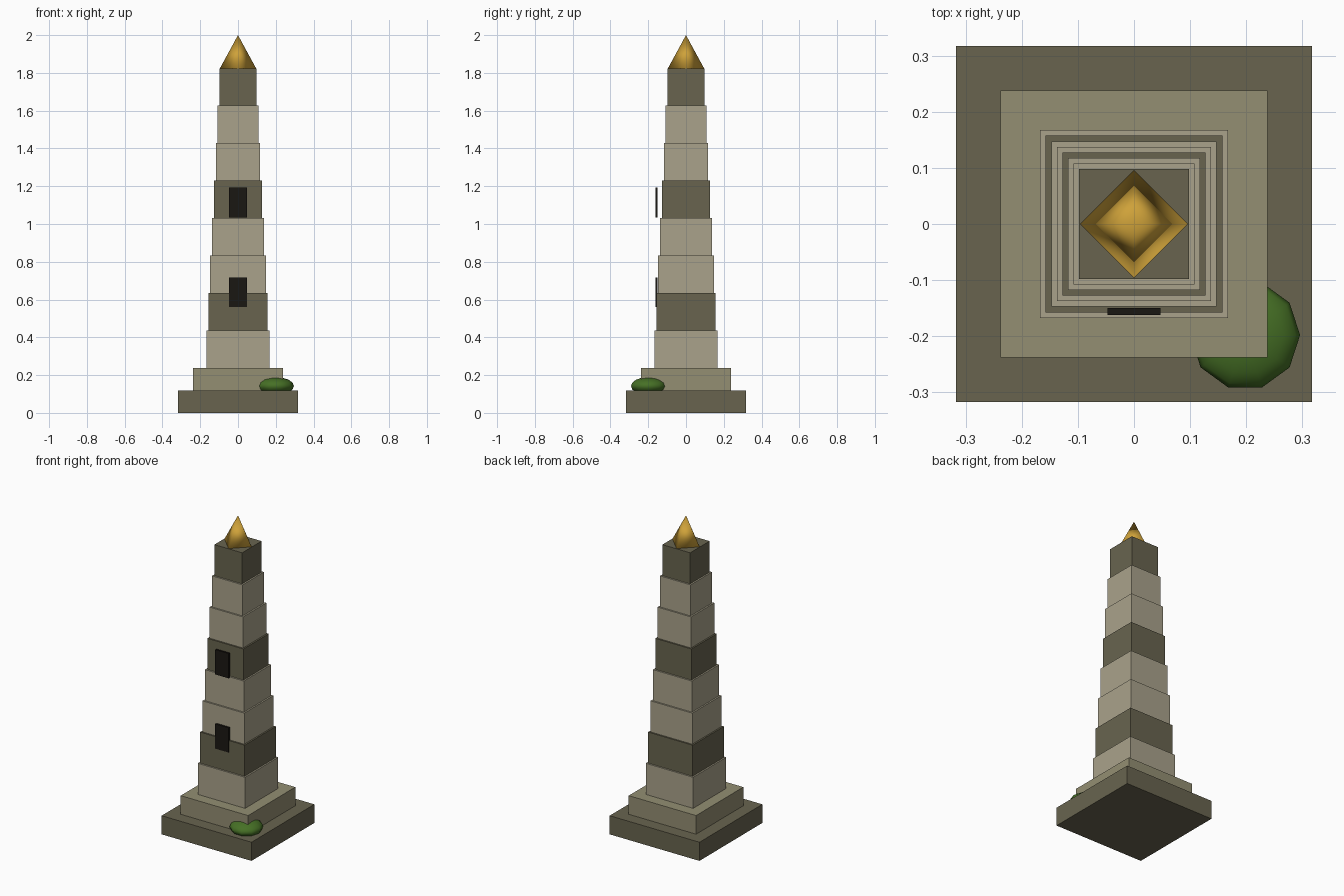
import bpy, math

if "Cube" in bpy.data.objects:
    bpy.data.objects.remove(bpy.data.objects["Cube"])


def material(name, rgb):
    m = bpy.data.materials.new(name)
    # sRGB 0-255 to linear
    m.diffuse_color = [(c / 255) ** 2.2 for c in rgb] + [1]
    m.use_nodes = True
    m.node_tree.nodes["Principled BSDF"].inputs["Base Color"].default_value = m.diffuse_color
    return m


DARK = material("dark_stone", (104, 100, 80))
LIGHT = material("light_stone", (168, 161, 138))
PLINTH = material("plinth_stone", (146, 141, 114))
GOLD = material("gold", (205, 160, 60))
BLACK = material("window_black", (32, 29, 25))
GREEN = material("leaf_green", (72, 112, 42))


def finish(name, mat):
    o = bpy.context.object
    o.name = name
    o.data.materials.append(mat)
    return o


def box(name, x, y, z0, z1, mat, cy=0):
    """Box of half sizes x, y between heights z0 and z1."""
    bpy.ops.mesh.primitive_cube_add(size=1, location=(0, cy, (z0 + z1) / 2))
    o = finish(name, mat)
    o.scale = (2 * x, 2 * y, z1 - z0)
    return o


# Stepped base
box("base_slab", 0.317, 0.317, 0, 0.119, DARK)
box("plinth", 0.238, 0.238, 0.119, 0.238, PLINTH)

# Shaft of eight shrinking blocks, every third one dark
H = 0.1983
for i in range(8):
    half = 0.1672 - 0.0099 * i
    z = 0.238 + H * i
    box(f"shaft_block_{i + 1}", half, half, z, z + H, DARK if i % 3 == 1 else LIGHT)

# Window panels on the front
for i, z in enumerate((0.56, 1.034)):
    box(f"window_{i + 1}", 0.0475, 0.006, z, z + 0.158, BLACK, cy=-0.156)

# Gold pyramid cap, turned 45 degrees to the shaft
z = 0.238 + 8 * H
bpy.ops.mesh.primitive_cone_add(vertices=4, radius1=0.0955, radius2=0,
                                depth=2 - z, location=(0, 0, (2 + z) / 2))
finish("cap", GOLD)
bpy.ops.object.shade_smooth()

# Squashed bush at the front right corner
bpy.ops.mesh.primitive_uv_sphere_add(segments=10, ring_count=8, radius=0.098,
                                     location=(0.198, -0.198, 0.142),
                                     rotation=(0, 0, math.pi / 2))
finish("bush", GREEN).scale = (1, 1, 0.49)
bpy.ops.object.shade_smooth()
